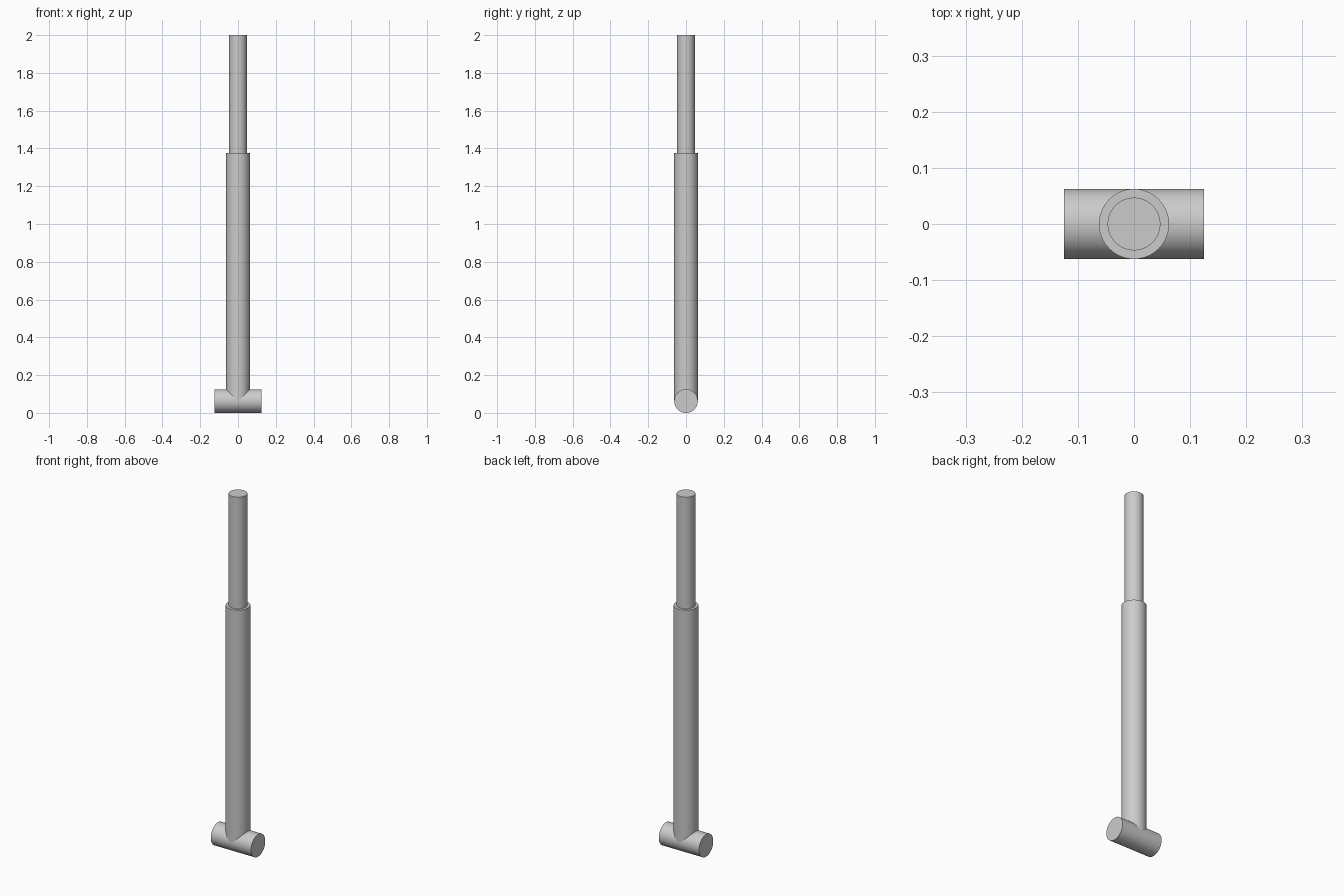
import bpy
import math

cube = bpy.data.objects.get("Cube")
if cube:
    bpy.data.objects.remove(cube, do_unlink=True)

GREY = (0.6, 0.6, 0.6, 1.0)
metal = bpy.data.materials.new("plain grey")
metal.use_nodes = True
metal.diffuse_color = GREY
metal.node_tree.nodes["Principled BSDF"].inputs["Base Color"].default_value = GREY

TUBE_RADIUS = 0.0625
ROD_RADIUS = 0.047
BARREL_TOP = 1.375


def cylinder(name, radius, length, centre_z, rotation=(0, 0, 0)):
    """Smooth capped cylinder centred on the model's axis."""
    bpy.ops.mesh.primitive_cylinder_add(
        vertices=64, radius=radius, depth=length,
        location=(0, 0, centre_z), rotation=rotation)
    part = bpy.context.object
    part.name = name
    part.data.materials.append(metal)
    bpy.ops.object.shade_smooth_by_angle(angle=math.radians(30))
    return part


# Horizontal mounting tube at the foot
cylinder("cross_tube", TUBE_RADIUS, 0.25, TUBE_RADIUS, (0, math.pi / 2, 0))

# Outer barrel, rising from the middle of the cross tube
cylinder("barrel", TUBE_RADIUS, BARREL_TOP - TUBE_RADIUS,
         (BARREL_TOP + TUBE_RADIUS) / 2)

# Thinner rod sliding out of the barrel
rod_bottom = BARREL_TOP - 0.1
cylinder("piston_rod", ROD_RADIUS, 2 - rod_bottom, (2 + rod_bottom) / 2)
